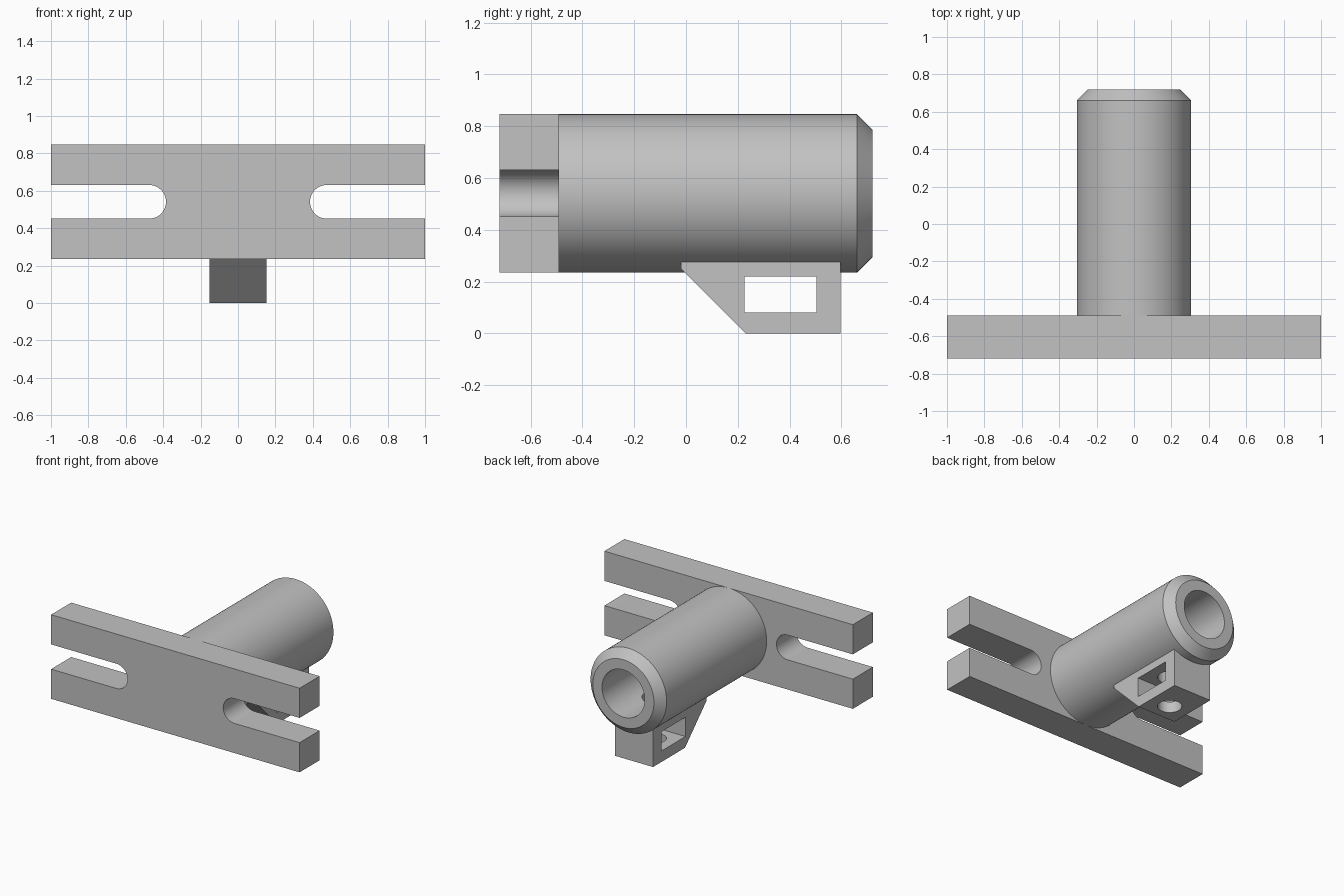
import bpy, bmesh, math
from mathutils import Vector, Matrix

cube = bpy.data.objects.get("Cube")
if cube:
    bpy.data.objects.remove(cube, do_unlink=True)

grey = bpy.data.materials.new("mid grey")
grey.use_nodes = True
grey.diffuse_color = (0.54, 0.54, 0.54, 1)
grey.node_tree.nodes["Principled BSDF"].inputs["Base Color"].default_value = grey.diffuse_color

AXIS_Z = 0.541                       # height of the tube axis
FRONT, JOINT, BACK = -0.72, -0.49, 0.72
TUBE_R, BORE_R, CHAMFER = 0.306, 0.172, 0.06
LUG_HALF = 0.153
HOLE_Y, HOLE_R = 0.365, 0.08


def finish(name, bm):
    bmesh.ops.recalc_face_normals(bm, faces=bm.faces)
    mesh = bpy.data.meshes.new(name)
    bm.to_mesh(mesh)
    bm.free()
    obj = bpy.data.objects.new(name, mesh)
    bpy.context.collection.objects.link(obj)
    mesh.materials.append(grey)
    return obj


def prism(name, points, direction):
    """Extrude a closed outline along a direction."""
    bm = bmesh.new()
    face = bm.faces.new([bm.verts.new(p) for p in points])
    new = bmesh.ops.extrude_face_region(bm, geom=[face])["geom"]
    verts = [v for v in new if isinstance(v, bmesh.types.BMVert)]
    bmesh.ops.translate(bm, verts=verts, vec=Vector(direction))
    return finish(name, bm)


def cut(obj, cutter):
    mod = obj.modifiers.new("cut " + cutter.name, 'BOOLEAN')
    mod.operation = 'DIFFERENCE'
    mod.solver = 'EXACT'
    mod.object = cutter
    cutter.hide_render = True
    cutter.hide_set(True)


def apply_and_smooth(obj):
    bpy.context.view_layer.update()
    graph = bpy.context.evaluated_depsgraph_get()
    mesh = bpy.data.meshes.new_from_object(obj.evaluated_get(graph))
    obj.modifiers.clear()
    obj.data = mesh
    bpy.ops.object.select_all(action='DESELECT')
    obj.select_set(True)
    bpy.context.view_layer.objects.active = obj
    bpy.ops.object.shade_smooth_by_angle(angle=math.radians(30))


# Mounting plate: outline with an open round-ended slot at each end
SLOT_R, SLOT_X, HALF_H = 0.09, 0.475, 0.306
right_half = [(1, -HALF_H), (1, -SLOT_R)]
for i in range(25):
    a = math.radians(-90 - 180 * i / 24)
    right_half.append((SLOT_X + SLOT_R * math.cos(a), SLOT_R * math.sin(a)))
right_half += [(1, SLOT_R), (1, HALF_H)]
outline = right_half + [(-x, z) for x, z in reversed(right_half)]
plate = prism("mounting_plate", [(x, FRONT, AXIS_Z + z) for x, z in outline],
              (0, JOINT - FRONT, 0))

# Tube: wall section spun about its long axis, chamfered at the back rim
section = [(BORE_R, JOINT), (TUBE_R, JOINT), (TUBE_R, BACK - CHAMFER),
           (TUBE_R - CHAMFER, BACK), (BORE_R, BACK)]
bm = bmesh.new()
ring = [bm.verts.new((0, y, AXIS_Z + r)) for r, y in section]
edges = [bm.edges.new((ring[i], ring[(i + 1) % len(ring)])) for i in range(len(ring))]
bmesh.ops.spin(bm, geom=ring + edges, cent=(0, 0, AXIS_Z), axis=(0, 1, 0),
               angle=math.tau, steps=96, use_merge=False)
bmesh.ops.remove_doubles(bm, verts=bm.verts, dist=0.0005)
tube = finish("tube", bm)

# Lug under the tube, with a sloped front; its top is buried in the tube wall
lug_side = [(-0.02, 0.285), (-0.02, 0.25), (0.23, 0), (0.597, 0), (0.597, 0.285)]
lug = prism("lug", [(-LUG_HALF, y, z) for y, z in lug_side], (2 * LUG_HALF, 0, 0))

# Cutters: crosswise window and vertical screw hole up into the bore
window_side = [(0.225, 0.08), (0.503, 0.08), (0.503, 0.22), (0.225, 0.22)]
window = prism("window_cutter", [(-0.3, y, z) for y, z in window_side], (0.6, 0, 0))
bm = bmesh.new()
bmesh.ops.create_cone(bm, cap_ends=True, segments=48, radius1=HOLE_R, radius2=HOLE_R,
                      depth=0.6, matrix=Matrix.Translation((0, HOLE_Y, 0.2)))
hole = finish("hole_cutter", bm)

cut(lug, window)
cut(lug, hole)
cut(tube, hole)
for part in (plate, tube, lug):
    apply_and_smooth(part)
for helper in (window, hole):
    bpy.data.objects.remove(helper, do_unlink=True)
